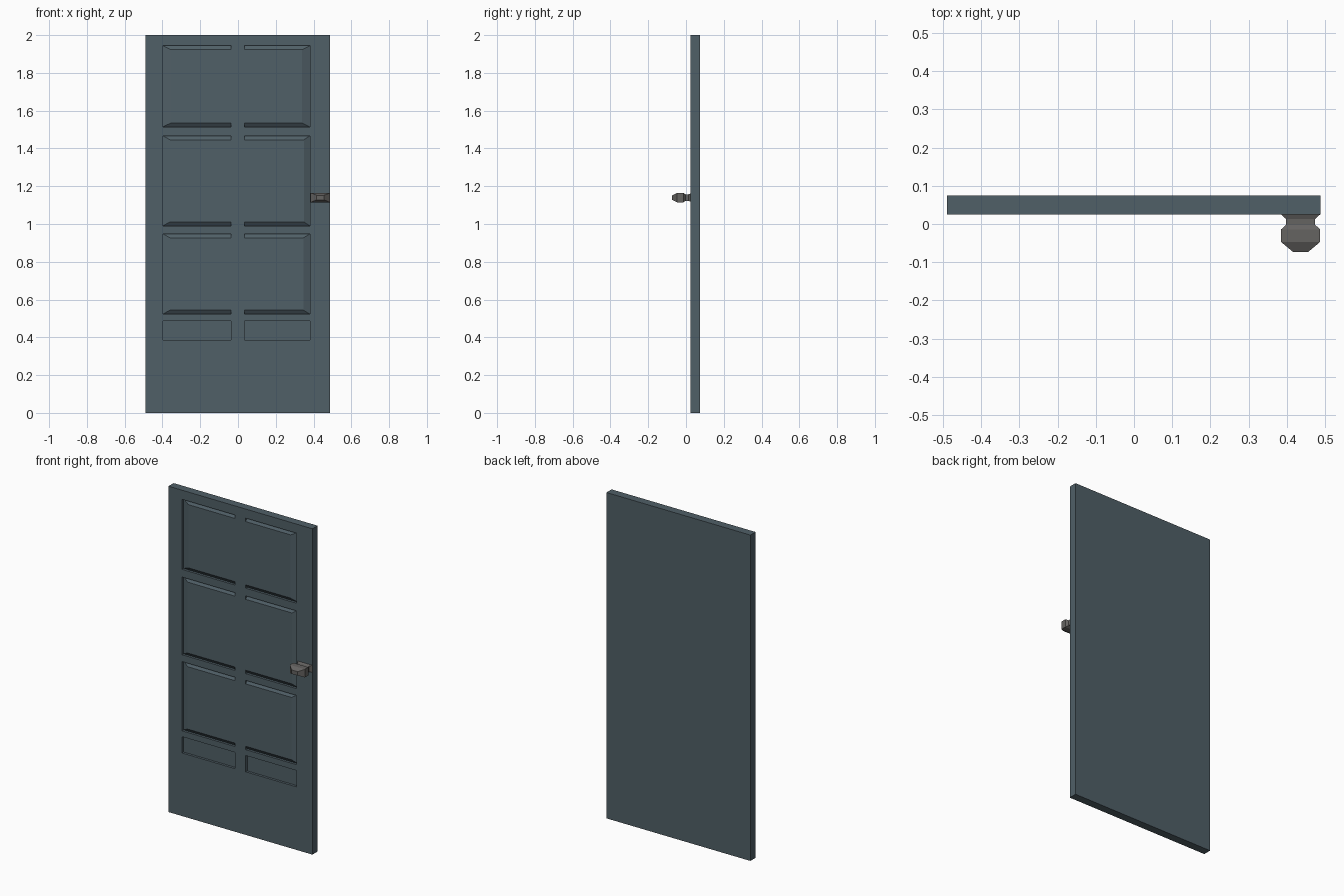
import bpy, bmesh

if "Cube" in bpy.data.objects:
    bpy.data.objects.remove(bpy.data.objects["Cube"])

FRONT, BACK, DEPTH = 0.025, 0.075, 0.015


def material(name, rgb):
    m = bpy.data.materials.new(name)
    m.diffuse_color = (*rgb, 1)
    m.use_nodes = True
    m.node_tree.nodes["Principled BSDF"].inputs["Base Color"].default_value = m.diffuse_color
    return m


def make_object(name, bm, mat=None):
    bmesh.ops.recalc_face_normals(bm, faces=bm.faces)
    mesh = bpy.data.meshes.new(name)
    bm.to_mesh(mesh)
    bm.free()
    ob = bpy.data.objects.new(name, mesh)
    bpy.context.collection.objects.link(ob)
    if mat:
        mesh.materials.append(mat)
    return ob


def loft(bm, rings):
    """Skin a list of equal-length closed rings and cap both ends."""
    vs = [[bm.verts.new(p) for p in ring] for ring in rings]
    n = len(vs[0])
    for a, b in zip(vs, vs[1:]):
        for i in range(n):
            j = (i + 1) % n
            bm.faces.new((a[i], a[j], b[j], b[i]))
    bm.faces.new(vs[0][::-1])
    bm.faces.new(vs[-1])


def rect(x0, x1, z0, z1, y):
    return [(x0, y, z0), (x1, y, z0), (x1, y, z1), (x0, y, z1)]


def groove(bm, x_mid, x_out, x_in, z0, z1, lip):
    """C-shaped wedge groove: deep at the outer edge, rising to the panel face."""
    stations = [((x_mid, z1), (x_mid, z1 - lip)),
                ((x_out, z1), (x_in, z1 - lip)),
                ((x_out, z0), (x_in, z0 + lip)),
                ((x_mid, z0), (x_mid, z0 + lip))]
    clear = FRONT - 0.01
    loft(bm, [[(o[0], clear, o[1]), (o[0], FRONT + DEPTH, o[1]),
               (i[0], FRONT, i[1]), (i[0], clear, i[1])] for o, i in stations])


blue = material("slate_blue", (0.08, 0.115, 0.135))
grey = material("dark_metal", (0.13, 0.125, 0.12))

# Door slab
bm = bmesh.new()
loft(bm, [rect(-0.49, 0.488, 0, 2, FRONT), rect(-0.49, 0.488, 0, 2, BACK)])
door = make_object("door_slab", bm, blue)

# Panel grooves and the two small flat recesses
bm = bmesh.new()
for z0, z1, left, right in ((1.514, 1.944, -0.355, 0.339),
                            (0.99, 1.467, -0.36, 0.349),
                            (0.523, 0.948, -0.36, 0.346)):
    groove(bm, -0.037, -0.398, left, z0, z1, 0.021)
    groove(bm, 0.035, 0.381, right, z0, z1, 0.021)
for x0, x1 in ((-0.398, -0.037), (0.035, 0.381)):
    loft(bm, [rect(x0, x1, 0.387, 0.487, FRONT - 0.01),
              rect(x0, x1, 0.387, 0.487, FRONT + DEPTH)])
cutter = make_object("panel_cutter", bm)
cutter.hide_render = True

mod = door.modifiers.new("panels", "BOOLEAN")
mod.operation = "DIFFERENCE"
mod.solver = "EXACT"
mod.object = cutter
bpy.context.view_layer.objects.active = door
bpy.ops.object.modifier_apply(modifier=mod.name)
bpy.data.objects.remove(cutter)

# Door handle: flattened rectangular sections (y, half width, half height)
sections = [(0.025, 0.051, 0.022), (0.013, 0.038, 0.017), (-0.002, 0.038, 0.017),
            (-0.014, 0.051, 0.025), (-0.047, 0.051, 0.025), (-0.073, 0.02, 0.012)]
bm = bmesh.new()
loft(bm, [rect(0.436 - w, 0.436 + w, 1.14 - h, 1.14 + h, y) for y, w, h in sections])
make_object("door_handle", bm, grey)
